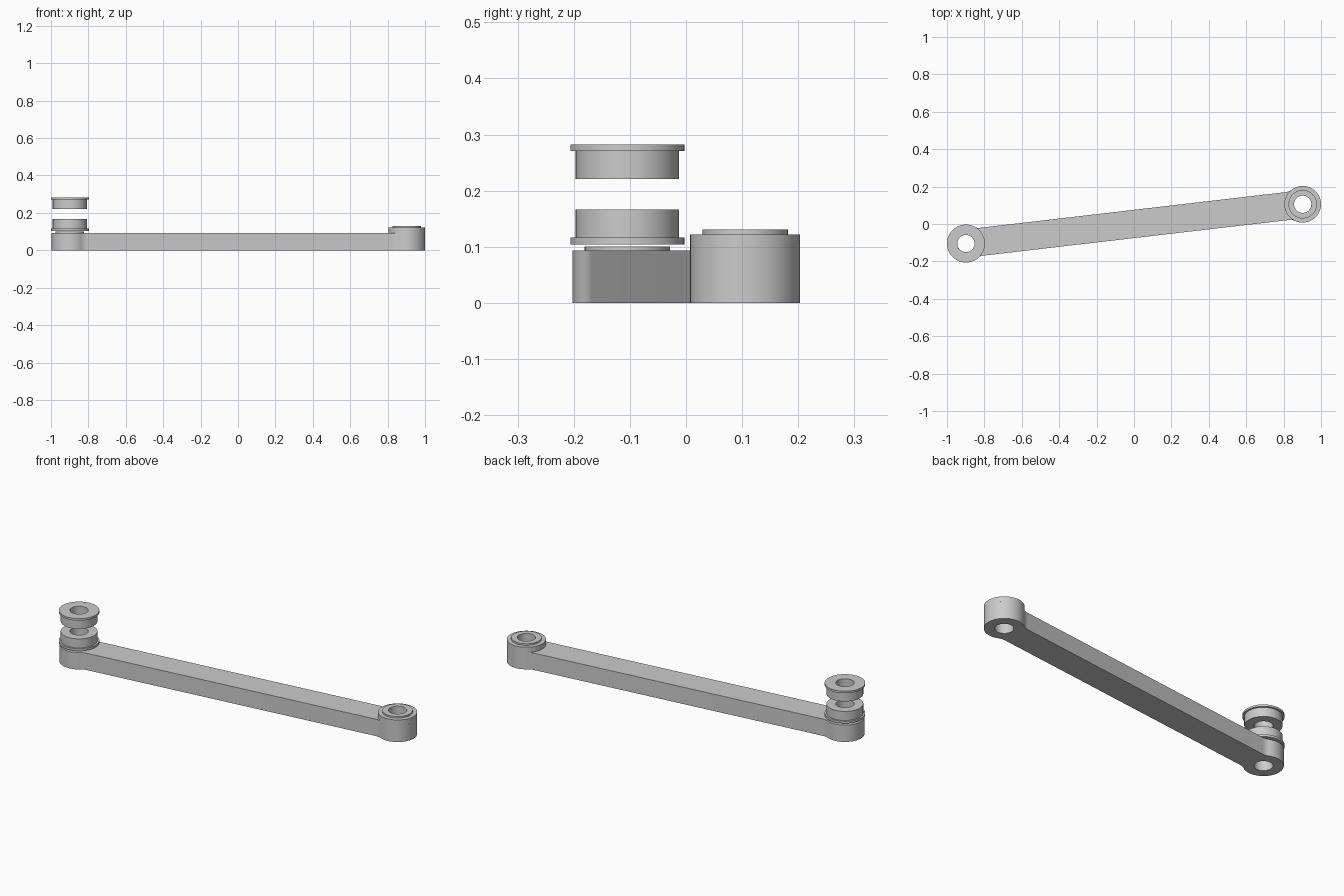
import bpy, bmesh, math
from mathutils import Vector

cube = bpy.data.objects.get("Cube")
if cube:
    bpy.data.objects.remove(cube, do_unlink=True)

# Main dimensions
LEFT, RIGHT = Vector((-0.8985, -0.1045)), Vector((0.902, 0.1055))
END_R, HOLE_R, RING_R = 0.098, 0.046, 0.076
HALF_W, FILLET_R, ARM_TOP = 0.075, 0.07, 0.093
SEGS = 64

grey = bpy.data.materials.new("light grey metal")
grey.use_nodes = True
colour = (0.6, 0.6, 0.6, 1)
grey.diffuse_color = colour
grey.node_tree.nodes["Principled BSDF"].inputs["Base Color"].default_value = colour


def finish(obj):
    """Assign the material and shade smooth with sharp edges."""
    obj.data.materials.clear()
    obj.data.materials.append(grey)
    bpy.ops.object.select_all(action='DESELECT')
    obj.select_set(True)
    bpy.context.view_layer.objects.active = obj
    bpy.ops.object.shade_smooth_by_angle(angle=math.radians(30))


def arc(cx, cy, r, a0, a1, n):
    return [Vector((cx + r * math.cos(a0 + (a1 - a0) * i / n),
                    cy + r * math.sin(a0 + (a1 - a0) * i / n))) for i in range(n + 1)]


def lathe(name, centre, profile):
    """Revolve a closed (radius, z) profile around a vertical axis."""
    bm = bmesh.new()
    rings = []
    for s in range(SEGS):
        a = 2 * math.pi * s / SEGS
        rings.append([bm.verts.new((r * math.cos(a), r * math.sin(a), z)) for r, z in profile])
    n = len(profile)
    for s in range(SEGS):
        p, q = rings[s], rings[(s + 1) % SEGS]
        for i in range(n):
            j = (i + 1) % n
            bm.faces.new((p[i], q[i], q[j], p[j]))
    bmesh.ops.recalc_face_normals(bm, faces=bm.faces[:])
    mesh = bpy.data.meshes.new(name)
    bm.to_mesh(mesh)
    bm.free()
    obj = bpy.data.objects.new(name, mesh)
    obj.location = (centre.x, centre.y, 0)
    bpy.context.collection.objects.link(obj)
    finish(obj)
    return obj


def tube(name, centre, radius, z0, z1):
    return lathe(name, centre, [(HOLE_R, z0), (radius, z0), (radius, z1), (HOLE_R, z1)])


# Arm outline: rounded eye and blended neck at one end, turned half round for the other
span = RIGHT - LEFT
mid = (LEFT + RIGHT) / 2
half = span.length / 2
h = HALF_W + FILLET_R
along = math.sqrt((END_R + FILLET_R) ** 2 - h ** 2)
neck, eye = math.atan2(h, along), math.atan2(h, -along)
end = (arc(half - along, -h, FILLET_R, math.pi / 2, neck, 8)
       + arc(half, 0, END_R, -eye, eye, 48)[1:]
       + arc(half - along, h, FILLET_R, -neck, -math.pi / 2, 8)[1:])
outline = end + [-p for p in end]
hole = arc(0, 0, HOLE_R, 0, 2 * math.pi, SEGS)[:-1]
loops = [outline] + [[p + Vector((s * half, 0)) for p in hole] for s in (-1, 1)]

# Arm: filled flat curve with both pin holes, extruded
curve = bpy.data.curves.new("arm", 'CURVE')
curve.dimensions = '2D'
curve.fill_mode = 'BOTH'
curve.extrude = ARM_TOP / 2
for pts in loops:
    spline = curve.splines.new('POLY')
    spline.points.add(len(pts) - 1)
    for sp, p in zip(spline.points, pts):
        sp.co = (p.x, p.y, 0, 1)
    spline.use_cyclic_u = True
arm = bpy.data.objects.new("arm", curve)
arm.location = (mid.x, mid.y, ARM_TOP / 2)
arm.rotation_euler.z = math.atan2(span.y, span.x)
bpy.context.collection.objects.link(arm)
bpy.ops.object.select_all(action='DESELECT')
arm.select_set(True)
bpy.context.view_layer.objects.active = arm
bpy.ops.object.convert(target='MESH')
arm = bpy.context.view_layer.objects.active
bm = bmesh.new()
bm.from_mesh(arm.data)
bmesh.ops.remove_doubles(bm, verts=bm.verts[:], dist=1e-5)
bmesh.ops.recalc_face_normals(bm, faces=bm.faces[:])
bm.to_mesh(arm.data)
bm.free()
finish(arm)

# Raised boss and seating rings
tube("left_boss", RIGHT, END_R, ARM_TOP, 0.122)
tube("left_seat_ring", RIGHT, RING_R, 0.122, 0.131)
tube("right_seat_ring", LEFT, RING_R, ARM_TOP, 0.10)

# Pair of flanged bearings, flanges facing outwards
for name, flange, step, tip in (("lower_bearing", 0.104, 0.116, 0.166),
                                ("upper_bearing", 0.282, 0.271, 0.221)):
    lathe(name, LEFT, [(HOLE_R, flange), (0.1015, flange), (0.1015, step),
                       (0.092, step), (0.092, tip), (HOLE_R, tip)])
